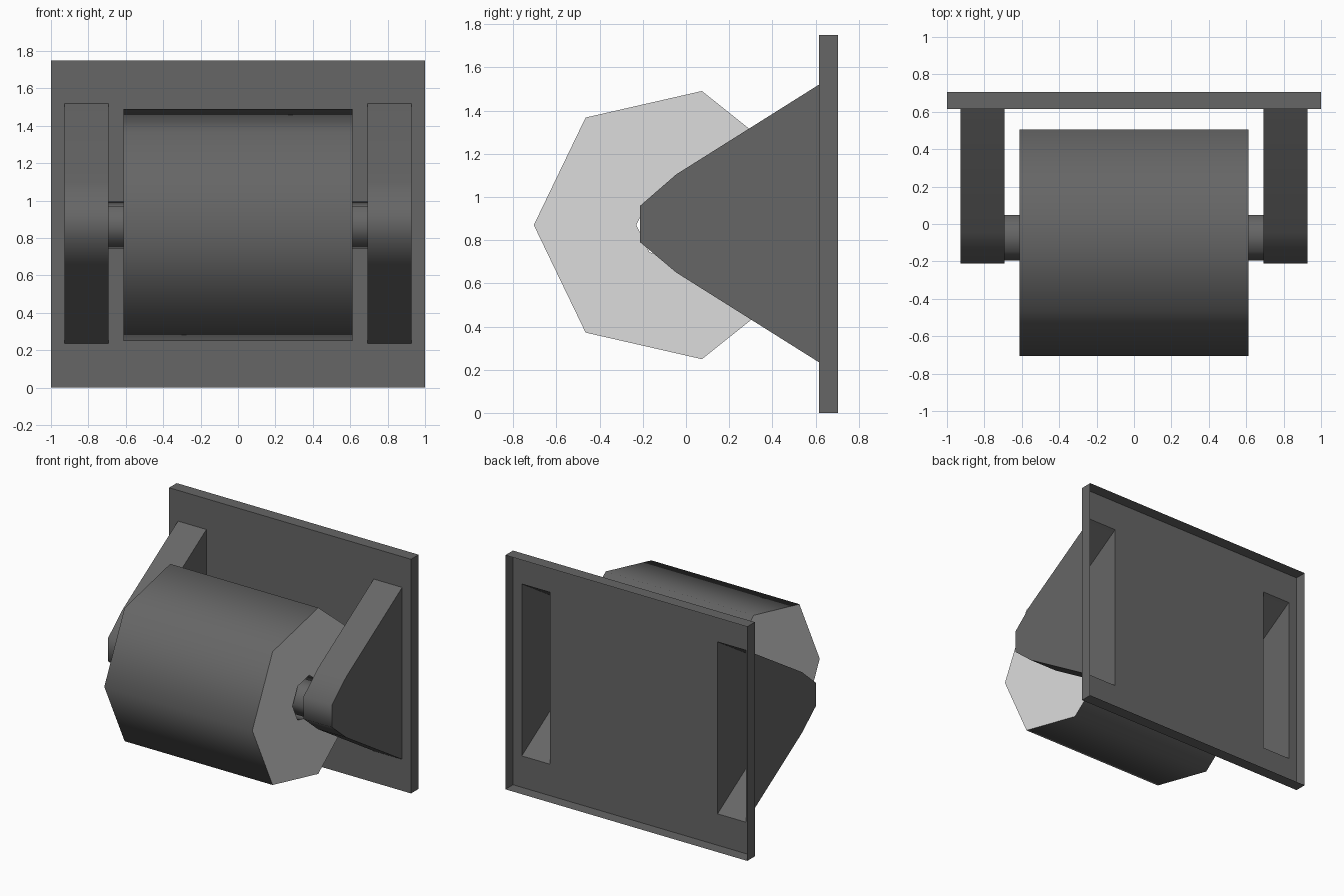
import bpy, bmesh, math

if "Cube" in bpy.data.objects:
    bpy.data.objects.remove(bpy.data.objects["Cube"])

def material(name, v):
    m = bpy.data.materials.new(name)
    m.diffuse_color = (v, v, v, 1)
    m.use_nodes = True
    m.node_tree.nodes["Principled BSDF"].inputs["Base Color"].default_value = m.diffuse_color
    return m

DARK = material("dark grey", 0.133)
LIGHT = material("light grey", 0.72)
AXIS_Y, AXIS_Z = -0.068, 0.87          # roll axis
BACK = 0.615                           # front surface of the wall plate

def finish(name, bm, mats):
    bmesh.ops.remove_doubles(bm, verts=bm.verts, dist=1e-5)
    bmesh.ops.recalc_face_normals(bm, faces=bm.faces)
    me = bpy.data.meshes.new(name)
    bm.to_mesh(me)
    bm.free()
    for m in mats:
        me.materials.append(m)
    for p in me.polygons:
        p.use_smooth = True
    me.set_sharp_from_angle(angle=math.radians(60))
    ob = bpy.data.objects.new(name, me)
    bpy.context.collection.objects.link(ob)
    return ob

def face(bm, pts, mat=0):
    f = bm.faces.new([bm.verts.new(p) for p in pts])
    f.material_index = mat
    return f

def ring(r, x, n=7):
    # heptagon around the roll axis, one corner pointing forward
    return [(x, AXIS_Y - r * math.cos(2 * math.pi * i / n),
             AXIS_Z + r * math.sin(2 * math.pi * i / n)) for i in range(n)]

def bridge(bm, a, b, mat=0, closed=True):
    n = len(a)
    for i in range(n if closed else n - 1):
        j = (i + 1) % n
        face(bm, [a[i], a[j], b[j], b[i]], mat)

# wall plate: shell open at the back, with openings behind the arms
bm = bmesh.new()
xs = [-1, -0.927, -0.692, 0.692, 0.927, 1]
zs = [0, 0.235, 1.52, 1.75]
for i in range(5):
    for k in range(3):
        if not (k == 1 and i in (1, 3)):
            x0, x1, z0, z1 = xs[i], xs[i + 1], zs[k], zs[k + 1]
            face(bm, [(x0, BACK, z0), (x1, BACK, z0), (x1, BACK, z1), (x0, BACK, z1)])
rim = [(x, z) for x in xs for z in (0,)] + [(1, z) for z in zs[1:]]
rim += [(x, 1.75) for x in xs[-2::-1]] + [(-1, z) for z in zs[-2:0:-1]]
bridge(bm, [(x, BACK, z) for x, z in rim], [(x, 0.705, z) for x, z in rim])
finish("wall_plate", bm, [DARK])

# two hollow tapered arms, open towards the wall
profile = [(BACK, 1.52), (-0.045, 1.105), (-0.212, 0.96),
           (-0.212, 0.79), (-0.045, 0.65), (BACK, 0.235)]
for side, name in ((-1, "left_arm"), (1, "right_arm")):
    bm = bmesh.new()
    a = [(side * 0.692, y, z) for y, z in profile]
    b = [(side * 0.927, y, z) for y, z in profile]
    bridge(bm, a, b, closed=False)
    face(bm, a)
    face(bm, b)
    finish(name, bm, [DARK])

# paper roll: dark outside and core, light ring-shaped ends
bm = bmesh.new()
L, R_OUT, R_IN = 0.612, 0.637, 0.162
bridge(bm, ring(R_OUT, -L), ring(R_OUT, L))
bridge(bm, ring(R_IN, -L), ring(R_IN, L))
for x in (-L, L):
    bridge(bm, ring(R_OUT, x), ring(R_IN, x), mat=1)
finish("paper_roll", bm, [DARK, LIGHT])

# axle between the arms
bm = bmesh.new()
bridge(bm, ring(0.128, -0.692), ring(0.128, 0.692))
finish("axle", bm, [DARK])
